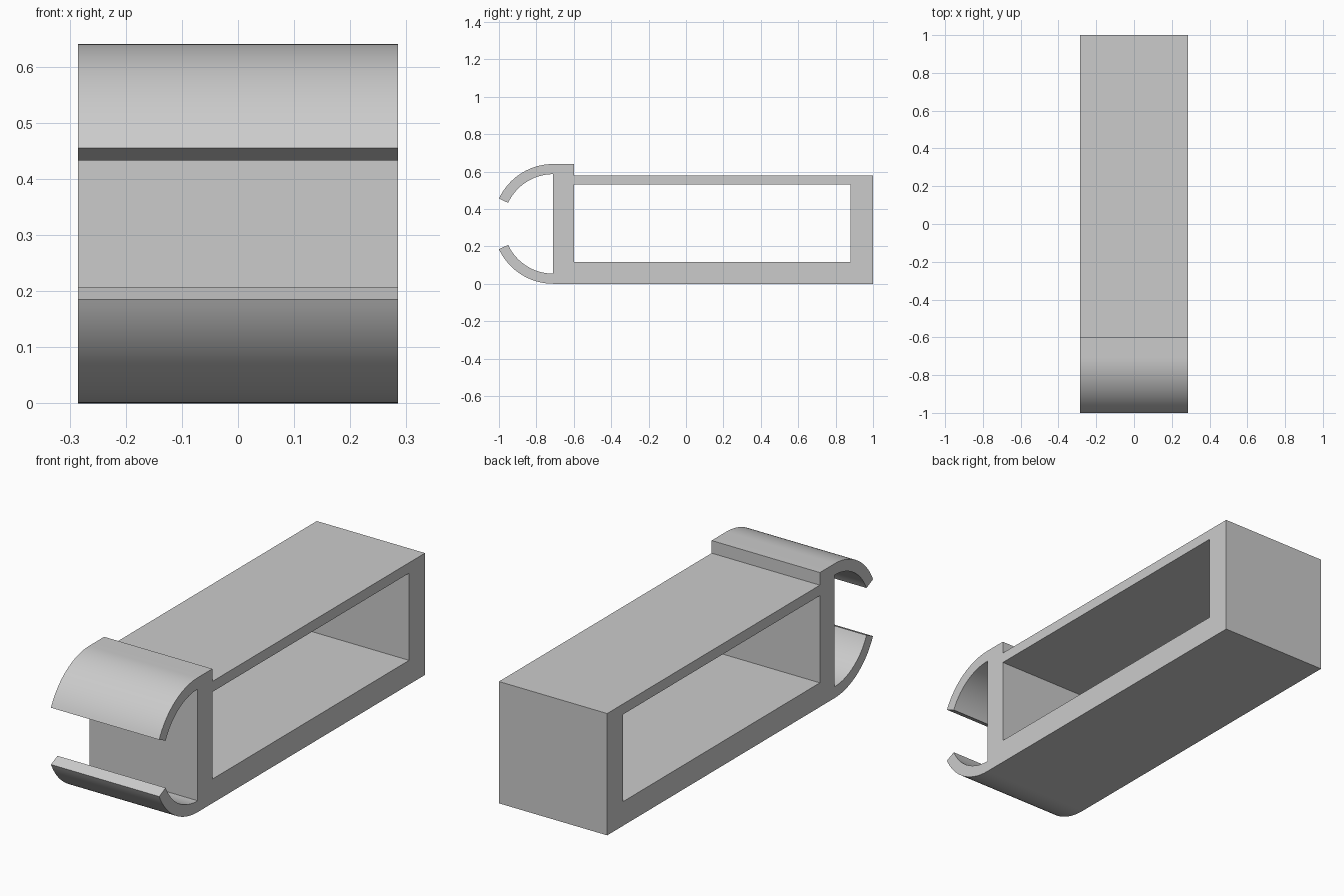
import bpy
import bmesh
from math import cos, sin, radians
from mathutils import Vector

cube = bpy.data.objects.get("Cube")
if cube:
    bpy.data.objects.remove(cube, do_unlink=True)

HALF_WIDTH = 0.285
CENTRE_Y, CENTRE_Z = -0.71, 0.32
OUTER, INNER = 0.32, 0.266
STEPS = 24

grey = bpy.data.materials.new("light_grey")
grey.use_nodes = True
colour = (0.6, 0.6, 0.6, 1)
grey.diffuse_color = colour
grey.node_tree.nodes["Principled BSDF"].inputs["Base Color"].default_value = colour


def arc(radius, start, end):
    """Points (y, z) along a jaw arc, angles in degrees."""
    angles = [radians(start + (end - start) * i / STEPS) for i in range(STEPS + 1)]
    return [(CENTRE_Y + radius * cos(a), CENTRE_Z + radius * sin(a)) for a in angles]


# Side outline: frame, upper jaw, front wall, lower jaw
outline = [(1, 0), (1, 0.58), (-0.6, 0.58), (-0.6, 0.64)]
outline += arc(OUTER, 90, 155) + arc(INNER, 155, 90)
outline += arc(INNER, 270, 205) + arc(OUTER, 205, 270)

# Rectangular window through the frame
window = [(-0.6, 0.115), (0.88, 0.115), (0.88, 0.53), (-0.6, 0.53)]

bm = bmesh.new()
edges = []
for loop in (outline, window):
    verts = [bm.verts.new((-HALF_WIDTH, y, z)) for y, z in loop]
    edges += [bm.edges.new((v, verts[i - 1])) for i, v in enumerate(verts)]
bmesh.ops.triangle_fill(bm, edges=edges, use_beauty=True, normal=Vector((-1, 0, 0)))

# Extrude the profile across the full width
result = bmesh.ops.extrude_face_region(bm, geom=bm.faces[:], use_keep_orig=True)
moved = [g for g in result["geom"] if isinstance(g, bmesh.types.BMVert)]
bmesh.ops.translate(bm, verts=moved, vec=(2 * HALF_WIDTH, 0, 0))
bmesh.ops.recalc_face_normals(bm, faces=bm.faces[:])

mesh = bpy.data.meshes.new("clip_frame")
bm.to_mesh(mesh)
bm.free()
mesh.materials.append(grey)
frame = bpy.data.objects.new("clip_frame", mesh)
bpy.context.collection.objects.link(frame)

bpy.ops.object.select_all(action="DESELECT")
frame.select_set(True)
bpy.context.view_layer.objects.active = frame
bpy.ops.object.shade_smooth_by_angle(angle=radians(30))
